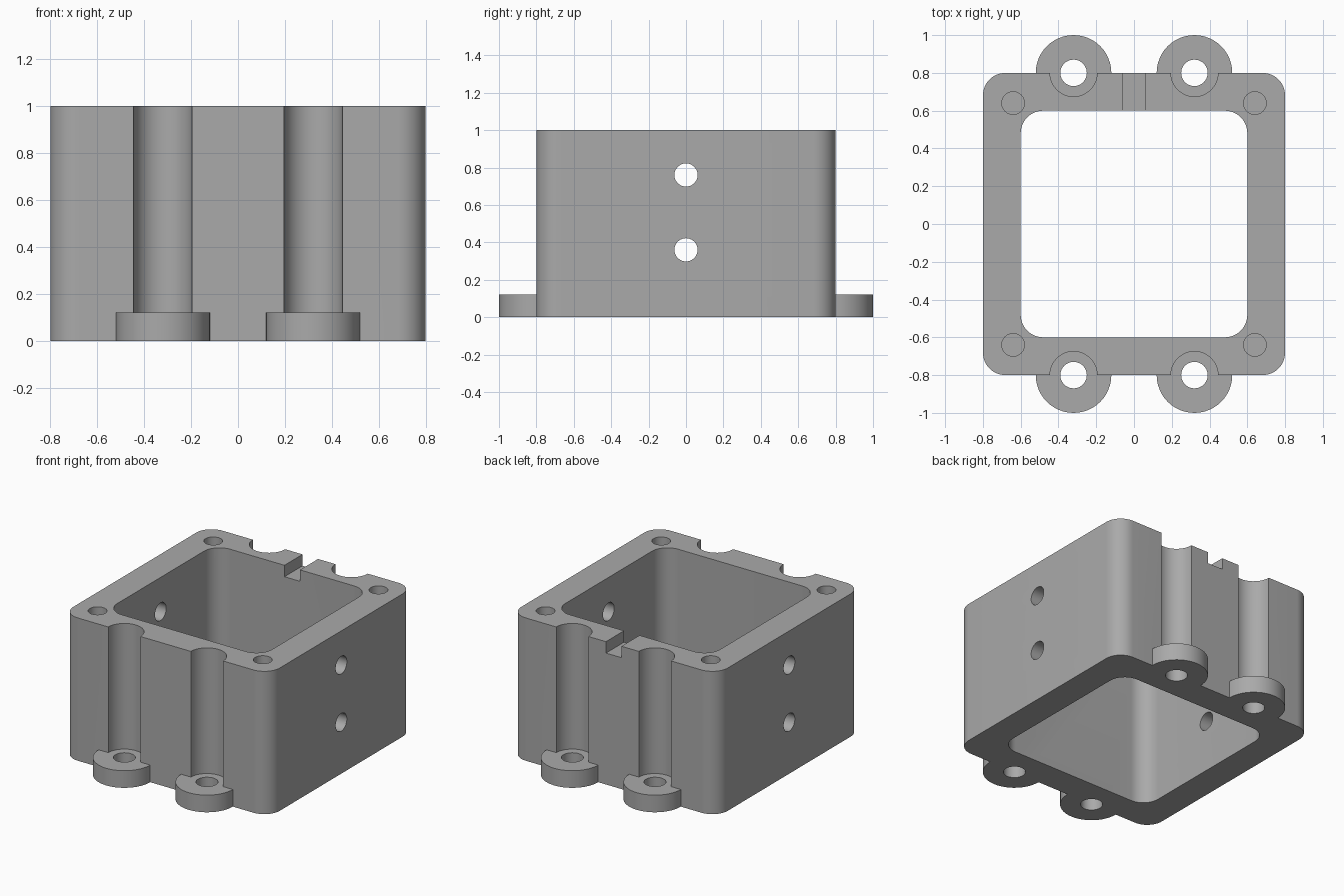
import bpy, bmesh, math

if "Cube" in bpy.data.objects:
    bpy.data.objects.remove(bpy.data.objects["Cube"], do_unlink=True)

grey = bpy.data.materials.new("plain_grey")
grey.use_nodes = True
colour = (0.40, 0.40, 0.40, 1)
grey.diffuse_color = colour
grey.node_tree.nodes["Principled BSDF"].inputs["Base Color"].default_value = colour


def prism(name, outline, z0, z1):
    """Extrude a flat outline upward from z0 to z1."""
    bm = bmesh.new()
    base = bm.faces.new([bm.verts.new((x, y, z0)) for x, y in outline])
    top = bmesh.ops.extrude_face_region(bm, geom=[base])["geom"]
    moved = [v for v in top if isinstance(v, bmesh.types.BMVert)]
    bmesh.ops.translate(bm, verts=moved, vec=(0, 0, z1 - z0))
    bmesh.ops.recalc_face_normals(bm, faces=bm.faces)
    mesh = bpy.data.meshes.new(name)
    bm.to_mesh(mesh)
    bm.free()
    mesh.materials.append(grey)
    obj = bpy.data.objects.new(name, mesh)
    bpy.context.collection.objects.link(obj)
    return obj


def rounded_square(half, radius, steps=12):
    points = []
    for corner, (sx, sy) in enumerate([(1, 1), (-1, 1), (-1, -1), (1, -1)]):
        for i in range(steps + 1):
            a = (corner + i / steps) * math.pi / 2
            points.append((sx * (half - radius) + radius * math.cos(a),
                           sy * (half - radius) + radius * math.sin(a)))
    return points


def circle(x, y, r, steps=48):
    return [(x + r * math.cos(math.tau * i / steps),
             y + r * math.sin(math.tau * i / steps)) for i in range(steps)]


def combine(target, tool, operation):
    """Apply a boolean and discard the tool."""
    mod = target.modifiers.new(operation.lower(), "BOOLEAN")
    mod.operation = operation
    mod.solver = "EXACT"
    mod.object = tool
    bpy.context.view_layer.objects.active = target
    bpy.ops.object.modifier_apply(modifier=mod.name)
    bpy.data.objects.remove(tool, do_unlink=True)


signs = [(sx, sy) for sx in (-1, 1) for sy in (-1, 1)]

# Square housing with mounting tabs at the foot
housing = prism("housing", rounded_square(0.8, 0.12), 0, 1)
for sx, sy in signs:
    combine(housing, prism("tab", circle(sx * 0.32, sy * 0.8, 0.2), 0, 0.12), "UNION")

# Open centre
combine(housing, prism("opening", rounded_square(0.6, 0.12), -0.1, 1.1), "DIFFERENCE")

for sx, sy in signs:
    # Screwdriver groove and through hole at each tab
    x, y = sx * 0.32, sy * 0.8
    combine(housing, prism("groove", circle(x, y, 0.125), 0.12, 1.1), "DIFFERENCE")
    combine(housing, prism("tab_hole", circle(x, y, 0.07), -0.1, 0.3), "DIFFERENCE")
    # Blind lid screw hole in each corner
    combine(housing, prism("lid_hole", circle(sx * 0.64, sy * 0.64, 0.06), 0.6, 1.1), "DIFFERENCE")

# Side holes through both walls
for z in (0.36, 0.76):
    cutter = prism("side_hole", circle(0, 0, 0.062), -1, 1)
    cutter.rotation_euler.y = math.pi / 2
    cutter.location.z = z
    bpy.context.view_layer.update()
    combine(housing, cutter, "DIFFERENCE")

# Cable notch in the back rim
combine(housing, prism("notch", [(-0.06, 0.5), (0.06, 0.5), (0.06, 0.9), (-0.06, 0.9)],
                       0.92, 1.1), "DIFFERENCE")

# Smooth curved walls, crisp edges
bpy.ops.object.select_all(action="DESELECT")
housing.select_set(True)
bpy.context.view_layer.objects.active = housing
bpy.ops.object.shade_smooth_by_angle(angle=math.radians(30))
